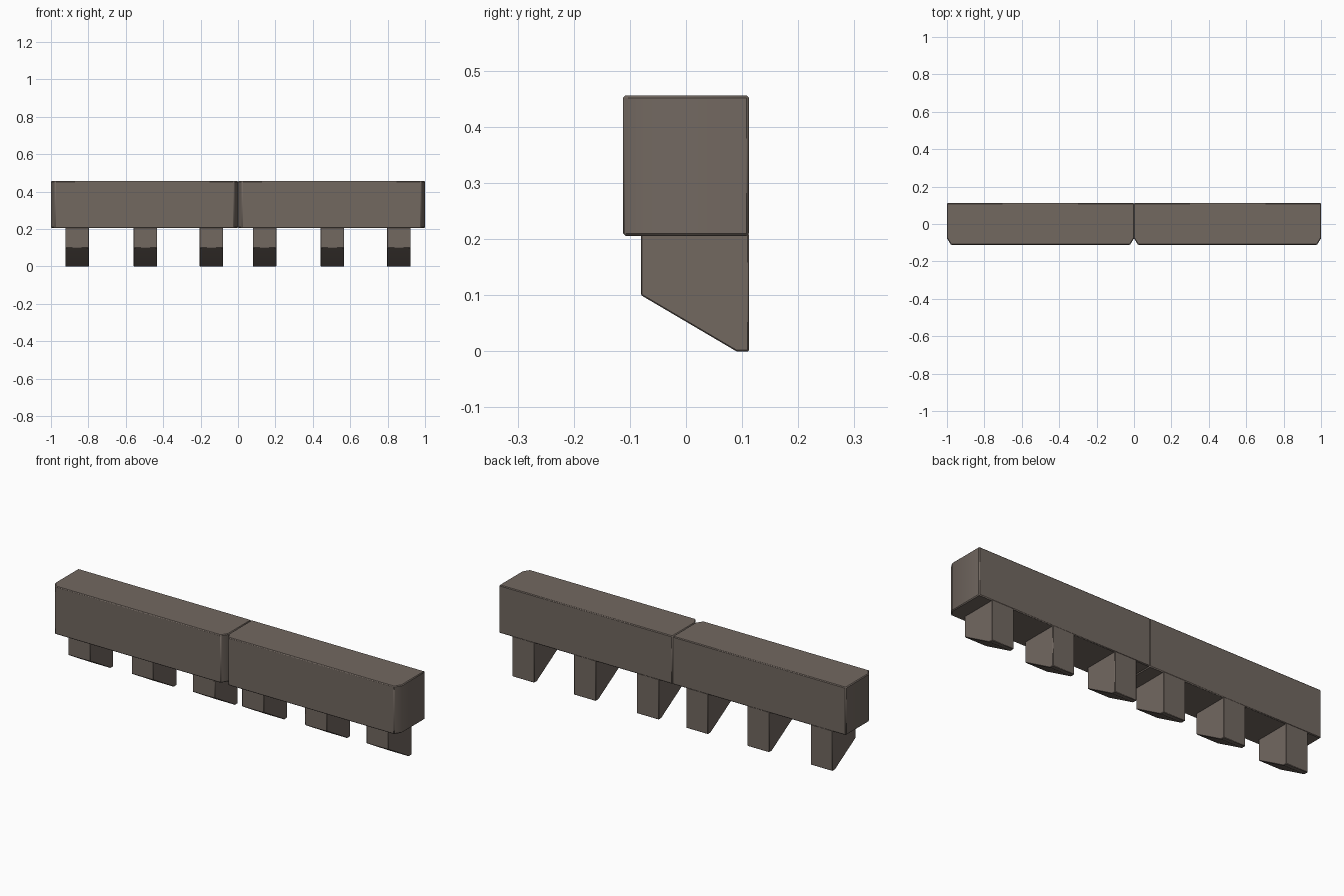
import bpy, bmesh, math

if "Cube" in bpy.data.objects:
    bpy.data.objects.remove(bpy.data.objects["Cube"])

stone = bpy.data.materials.new("warm grey stone")
stone.diffuse_color = (0.168, 0.138, 0.118, 1)
stone.use_nodes = True
stone.node_tree.nodes["Principled BSDF"].inputs["Base Color"].default_value = stone.diffuse_color


def extrude_profile(name, points, direction, bevel):
    """Extrude a closed 3D outline along a direction into a solid."""
    bm = bmesh.new()
    face = bm.faces.new([bm.verts.new(p) for p in points])
    ext = bmesh.ops.extrude_face_region(bm, geom=[face])
    moved = [v for v in ext["geom"] if isinstance(v, bmesh.types.BMVert)]
    bmesh.ops.translate(bm, verts=moved, vec=direction)
    bmesh.ops.recalc_face_normals(bm, faces=bm.faces)
    mesh = bpy.data.meshes.new(name)
    bm.to_mesh(mesh)
    bm.free()
    mesh.materials.append(stone)
    obj = bpy.data.objects.new(name, mesh)
    bpy.context.collection.objects.link(obj)
    # Slightly softened edges
    mod = obj.modifiers.new("soft_edges", "BEVEL")
    mod.width = bevel
    mod.segments = 1
    mod.limit_method = "ANGLE"
    mod.angle_limit = math.radians(50)
    bpy.ops.object.select_all(action="DESELECT")
    obj.select_set(True)
    bpy.context.view_layer.objects.active = obj
    bpy.ops.object.shade_smooth_by_angle(angle=math.radians(50))
    return obj


# Two long ledge blocks, front vertical corners chamfered
BACK, FRONT, LOW, HIGH = 0.112, -0.112, 0.206, 0.456
CX, CY = 0.022, 0.035
for side, x0 in (("left", -1.0), ("right", 0.0)):
    x1 = x0 + 1.0
    outline = [(x0, BACK), (x0, FRONT + CY), (x0 + CX, FRONT),
               (x1 - CX, FRONT), (x1, FRONT + CY), (x1, BACK)]
    extrude_profile(side + "_ledge_block", [(x, y, LOW) for x, y in outline],
                    (0, 0, HIGH - LOW), 0.004)

# Six supporting brackets with sloped undersides
WIDTH = 0.126
bracket = [(BACK, 0), (0.09, 0), (-0.08, 0.1), (-0.08, 0.21), (BACK, 0.21)]
for i, x in enumerate((-0.86, -0.495, -0.142, 0.142, 0.505, 0.86)):
    extrude_profile(f"bracket_{i + 1}", [(x - WIDTH / 2, y, z) for y, z in bracket],
                    (WIDTH, 0, 0), 0.002)
